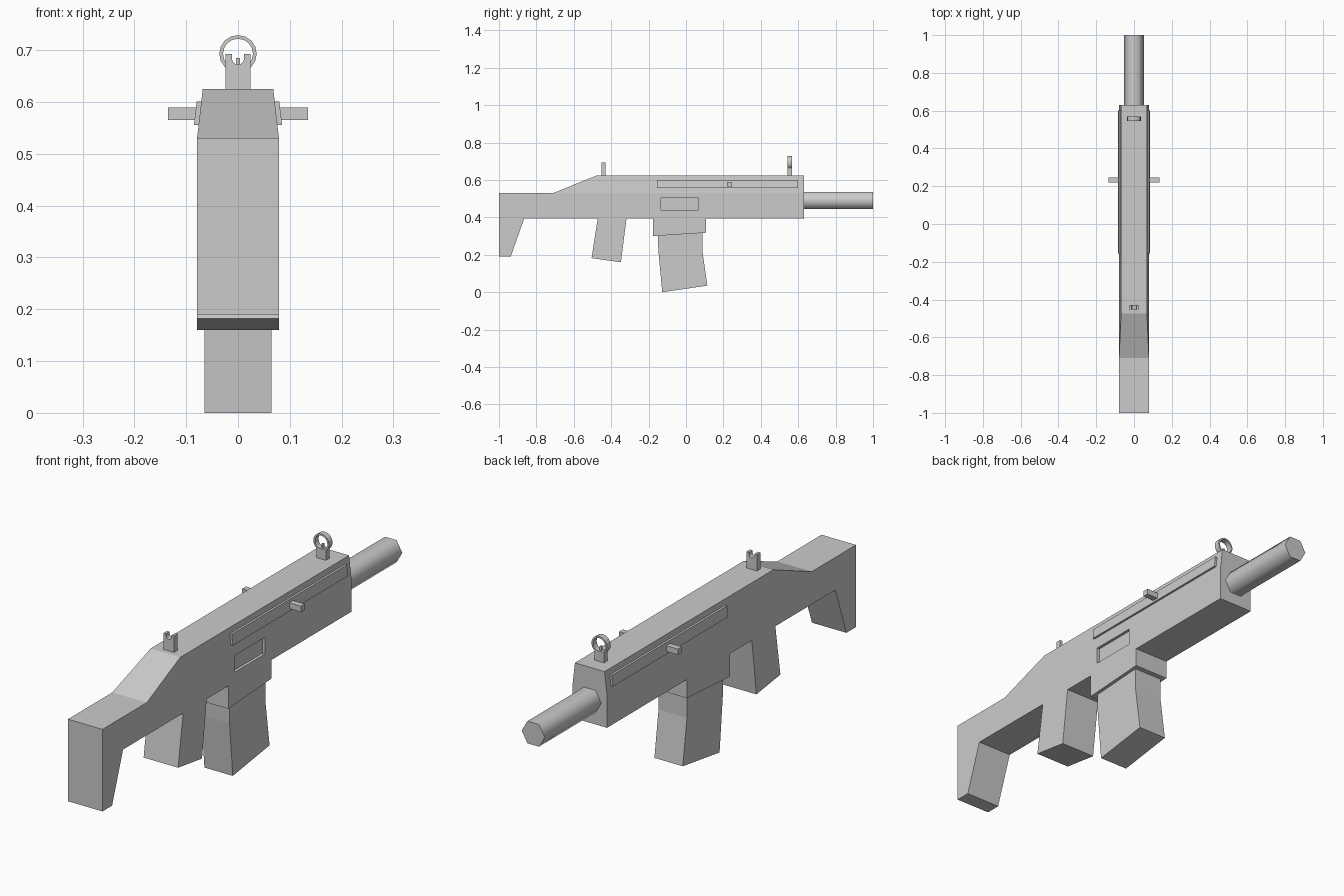
import bpy, bmesh, math
from mathutils import Matrix

if "Cube" in bpy.data.objects:
    bpy.data.objects.remove(bpy.data.objects["Cube"])


def finish(name, bm):
    bmesh.ops.recalc_face_normals(bm, faces=bm.faces)
    me = bpy.data.meshes.new(name)
    bm.to_mesh(me)
    bm.free()
    ob = bpy.data.objects.new(name, me)
    bpy.context.collection.objects.link(ob)
    return ob


def side_slab(name, outlines, half_width):
    """Mirror (y, z) outlines to both sides and wall up their outer edges."""
    bm = bmesh.new()
    pts = {p for o in outlines for p in o}
    left, right = ({p: bm.verts.new((s * half_width(p[1]), *p)) for p in pts} for s in (-1, 1))
    edges = [(o[i - 1], o[i]) for o in outlines for i in range(len(o))]
    for o in outlines:
        bm.faces.new([left[p] for p in o])
        bm.faces.new([right[p] for p in reversed(o)])
    for a, b in edges:
        if (b, a) not in edges:
            bm.faces.new((left[b], left[a], right[a], right[b]))
    return finish(name, bm)


def front_plate(name, outline, y0, y1):
    """Extrude an (x, z) outline along y."""
    bm = bmesh.new()
    face = bm.faces.new([bm.verts.new((x, y0, z)) for x, z in outline])
    ext = bmesh.ops.extrude_face_region(bm, geom=[face])["geom"]
    bmesh.ops.translate(bm, vec=(0, y1 - y0, 0),
                        verts=[g for g in ext if isinstance(g, bmesh.types.BMVert)])
    return finish(name, bm)


def box(name, x, y, z):
    return front_plate(name, [(x[0], z[0]), (x[1], z[0]), (x[1], z[1]), (x[0], z[1])], *y)


def wall(z):
    """Half width of the receiver: upright, then leaning in above z = 0.53."""
    return 0.079 - 0.011 * max(0, z - 0.53) / 0.095


# Receiver with stock, grip and magazine well
lower = [(-1, 0.53), (-1, 0.19), (-0.937, 0.19), (-0.865, 0.395),
         (-0.472, 0.395), (-0.505, 0.182), (-0.348, 0.16), (-0.318, 0.395),
         (-0.176, 0.395), (-0.176, 0.30), (0.107, 0.318), (0.107, 0.395),
         (0.63, 0.395), (0.63, 0.53), (-0.71, 0.53)]
upper = [(-0.71, 0.53), (0.63, 0.53), (0.63, 0.625), (-0.475, 0.625)]
body = side_slab("receiver_and_stock", [lower, upper], wall)

# Recessed ejection port on the right side
cutter = box("port_cutter", (0.067, 0.12), (-0.135, 0.064), (0.436, 0.505))
cutter.hide_render = True
mod = body.modifiers.new("port", "BOOLEAN")
mod.operation, mod.solver, mod.object = "DIFFERENCE", "EXACT", cutter
bpy.context.view_layer.objects.active = body
bpy.ops.object.modifier_apply(modifier=mod.name)
bpy.data.objects.remove(cutter)

# Magazine
side_slab("magazine", [[(-0.15, 0.31), (-0.148, 0.225), (-0.127, 0), (0.114, 0.035),
                        (0.087, 0.225), (0.087, 0.33)]], lambda z: 0.065)

# Side rails and handles
for s, side in ((1, "right"), (-1, "left")):
    front_plate(f"{side}_rail", [(s * (wall(z) + d), z) for z, d in
                ((0.556, -0.01), (0.556, 0.009), (0.601, 0.009), (0.601, -0.01))], -0.155, 0.60)
    box(f"{side}_handle", (s * 0.07, s * 0.135), (0.22, 0.245), (0.565, 0.589))

# Six-sided barrel
bm = bmesh.new()
bmesh.ops.create_cone(bm, cap_ends=True, segments=6, radius1=0.053, radius2=0.053, depth=0.40,
                      matrix=Matrix.Translation((0, 0.80, 0.49))
                      @ Matrix.Rotation(math.pi / 2, 4, "X") @ Matrix.Rotation(math.pi / 6, 4, "Z"))
if max(v.co.x for v in bm.verts) < 0.05:  # keep a corner on each side
    bmesh.ops.rotate(bm, verts=bm.verts, cent=(0, 0, 0.49), matrix=Matrix.Rotation(math.pi / 6, 3, "Y"))
barrel = finish("barrel", bm)
barrel.select_set(True)
bpy.context.view_layer.objects.active = barrel
bpy.ops.object.shade_smooth_by_angle(angle=math.radians(65))

# Rear sight with a rounded notch
notch = [(0.012 * math.cos(a), 0.684 - 0.012 * math.sin(a))
         for a in (math.pi * i / 6 for i in range(7))]
front_plate("rear_sight", [(-0.024, 0.62), (0.024, 0.62), (0.024, 0.693), (0.012, 0.693)]
            + notch + [(-0.012, 0.693), (-0.024, 0.693)], -0.453, -0.43)

# Front sight: base, pin and ring
Y = (0.544, 0.568)
box("front_sight_base", (-0.022, 0.022), Y, (0.62, 0.668))
box("front_sight_pin", (-0.004, 0.004), (0.552, 0.56), (0.66, 0.685))
bm = bmesh.new()
N = 16
rings = [[bm.verts.new((r * math.cos(2 * math.pi * i / N), y, 0.693 + r * math.sin(2 * math.pi * i / N)))
          for i in range(N)] for r, y in ((0.036, Y[0]), (0.036, Y[1]), (0.029, Y[1]), (0.029, Y[0]))]
for k in range(4):
    for i in range(N):
        bm.faces.new((rings[k - 1][i - 1], rings[k - 1][i], rings[k][i], rings[k][i - 1]))
finish("front_sight_ring", bm)
